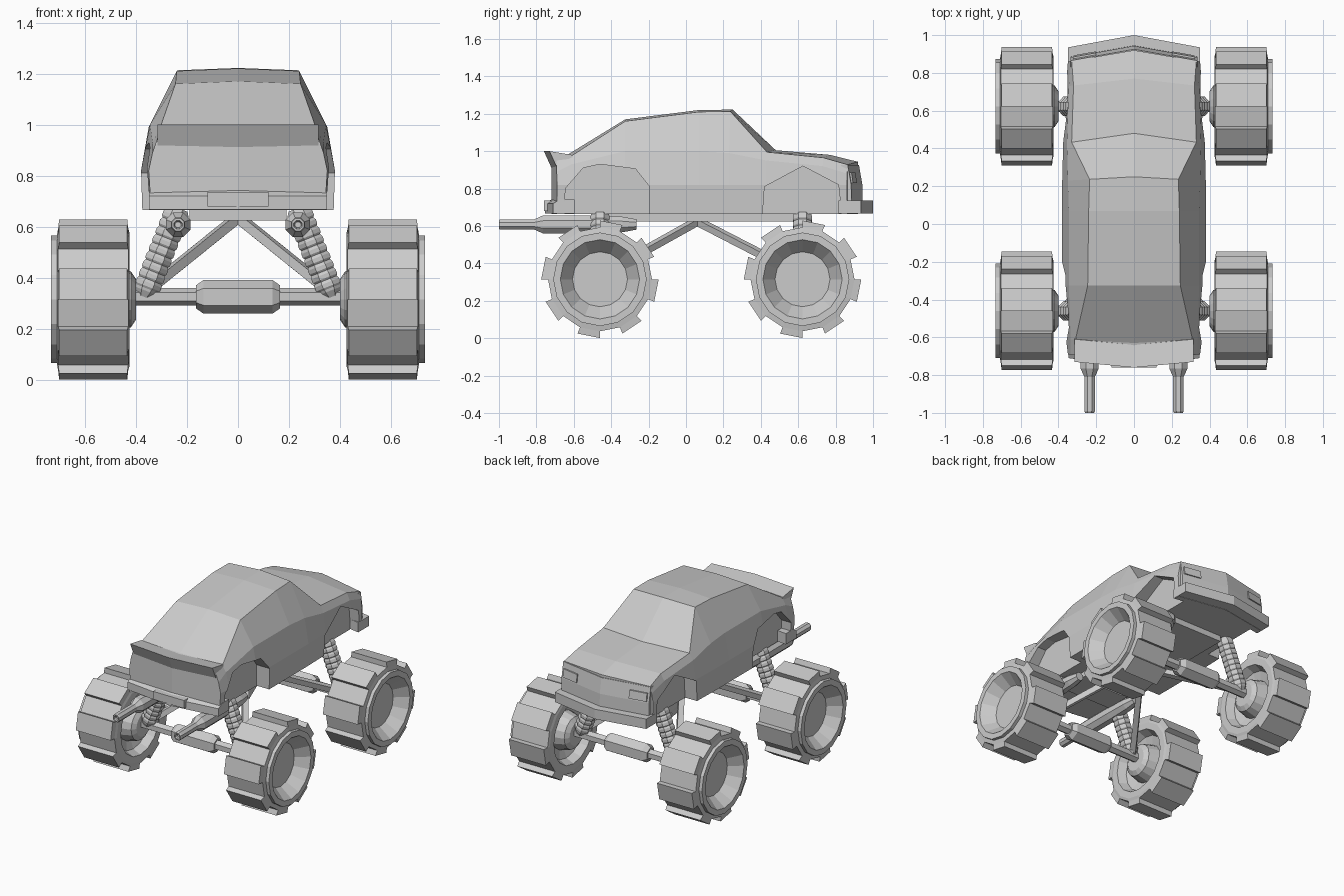
import bpy, bmesh
from math import cos, sin, pi
from mathutils import Vector

if "Cube" in bpy.data.objects:
    bpy.data.objects.remove(bpy.data.objects["Cube"])


def finish(name, bm, mirror=False):
    bmesh.ops.recalc_face_normals(bm, faces=bm.faces)
    me = bpy.data.meshes.new(name)
    bm.to_mesh(me)
    bm.free()
    ob = bpy.data.objects.new(name, me)
    bpy.context.collection.objects.link(ob)
    if mirror:
        m = ob.modifiers.new("mirror", 'MIRROR')
        m.use_clip = True
        m.merge_threshold = 0.0005
    return ob


def skin(rings, closed=True, caps=True):
    """Join equal rings of points into a surface; returns bmesh and face rows."""
    bm = bmesh.new()
    vs = [[bm.verts.new(p) for p in r] for r in rings]
    n = len(vs[0])
    rows = [[bm.faces.new((a[i], a[(i + 1) % n], b[(i + 1) % n], b[i]))
             for i in range(n if closed else n - 1)] for a, b in zip(vs, vs[1:])]
    if caps:
        bm.faces.new(vs[0])
        bm.faces.new(vs[-1])
    return bm, rows


def lathe(profile, start, direction=(1, 0, 0), sides=8, turn=0.0):
    """Turn (along, radius) pairs around an axis."""
    q = Vector((1, 0, 0)).rotation_difference(Vector(direction))
    s = Vector(start)
    ang = [turn + 2 * pi * i / sides for i in range(sides)]
    return skin([[s + q @ Vector((t, r * cos(a), r * sin(a))) for a in ang] for t, r in profile])


def vee_bar(name, profile, half, v):
    """Bar across the car with a (y, z) section, bent in plan by v."""
    bm, _ = skin([[(x, y - v * abs(x) / half, z) for y, z in profile] for x in (-half, 0, half)])
    return finish(name, bm)


def box(name, lo, hi, mirror=False):
    bm, _ = skin([[(x, lo[1], lo[2]), (x, hi[1], lo[2]), (x, hi[1], hi[2]), (x, lo[1], hi[2])]
                  for x in (lo[0], hi[0])])
    return finish(name, bm, mirror)


AXLES = {"front": -0.46, "back": 0.623}
HUB_Z = 0.315

# car body: half cross-sections lofted along y, then mirrored
# y, plan bend, sill x, belt x, shoulder x z, top edge x z, centre z
stations = [
    (-0.72, -0.03, .34, .35, .335, .89, .315, .95, .965),
    (-0.63, -0.02, .345, .36, .335, .93, .31, .975, .983),
    (-0.325, 0.0, .375, .38, .345, 1.0, .245, 1.16, 1.17),
    (0.07, 0.0, .375, .38, .345, 1.0, .24, 1.21, 1.22),
    (0.25, 0.02, .375, .38, .35, .99, .235, 1.213, 1.222),
    (0.48, 0.05, .37, .375, .355, .95, .33, .995, 1.005),
    (0.77, 0.04, .355, .36, .345, .92, .32, .965, .98),
    (0.92, 0.06, .345, .35, .34, .88, .33, .928, .943),
]
rings = []
for y, v, xb, xm, xs, zs, xt, zt, zc in stations:
    pts = [(0, .665), (xb, .665), (xm, .82), (xs, zs), (xt, zt), (0, zc)]
    rings.append([(x, y - v * x / .35, z) for x, z in pts])
bm, _ = skin(rings, closed=False)
body = finish("car_body", bm, True)

# wheel arches cut into the body sides
arches = {
    "front": [(-.65, .6), (-.645, .8), (-.55, .91), (-.46, .93), (-.27, .905), (-.195, .81), (-.195, .6)],
    "back": [(.405, .6), (.42, .81), (.625, .92), (.815, .82), (.84, .6)],
}
for end, prof in arches.items():
    for side in (-1, 1):
        bm, _ = skin([[(x * side, y, z) for y, z in prof] for x in (.28, .5)])
        cutter = finish("arch_cutter_" + end, bm)
        cutter.hide_render = True
        cutter.hide_viewport = True
        cutter.display_type = 'WIRE'
        b = body.modifiers.new("arch", 'BOOLEAN')
        b.operation = 'DIFFERENCE'
        b.solver = 'EXACT'
        b.object = cutter

# spoiler lip, bumpers, lamps and plate
vee_bar("spoiler", [(-.63, .95), (-.64, .98), (-.76, 1.0), (-.71, .89), (-.68, .89)], .315, -.03)
vee_bar("tail_bumper", [(-.64, .667), (-.755, .667), (-.755, .72), (-.72, .742), (-.64, .742)], .348, -.045)
vee_bar("nose_bumper", [(.88, .667), (1.0, .667), (1.0, .735), (.88, .735)], .35, .065)
vee_bar("nose_panel", [(.89, .735), (.945, .735), (.943, .82), (.925, .925), (.89, .925)], .335, .06)
box("number_plate", (-.12, -.76, .68), (.12, -.70, .735))
bm, _ = skin([[(x, .95 - .06 * x / .335 + d, z) for d, z in
               ((-.03, .83), (0, .83), (-.008, .885), (-.03, .885))] for x in (.2, .32)])
finish("headlights", bm, True)

# chassis plate under the body
box("chassis", (-.19, -.48, .625), (.19, .64, .668))

for end, y in AXLES.items():
    # wheel: 16-sided lathe with a dished rim, every second tread face raised
    prof = [(.40, .08), (.42, .11), (.50, .13), (.48, .19), (.425, .215), (.425, .26), (.43, .278),
            (.705, .278), (.71, .25), (.733, .25), (.733, .212), (.65, .147)]
    bm, rows = lathe(prof, (0, y, HUB_Z), sides=16)
    lugs = bmesh.ops.extrude_discrete_faces(bm, faces=rows[6][1::2])["faces"]
    for f in lugs:
        for v in f.verts:
            k = .314 / .278
            v.co.x = .5675 + (v.co.x - .5675) * .97
            v.co.y = y + (v.co.y - y) * k
            v.co.z = HUB_Z + (v.co.z - HUB_Z) * k
    finish(end + "_wheels", bm, True)

    # axle with differential housing
    half = [(.40, .034), (.165, .034), (.165, .045), (.135, .066)]
    bm, _ = lathe([(-t, r) for t, r in half] + [(t, r) for t, r in half[::-1]],
                  (0, y, .325), sides=6, turn=pi / 6)
    finish(end + "_axle", bm)

    # ribbed shock absorbers
    lo, hi = Vector((.368, y, .33)), Vector((.232, y, .672))
    L, n = (hi - lo).length, 9
    prof = [(-.015, .025), (.02, .048)]
    for i in range(n):
        t = .03 + (L - .05) * i / n
        prof += [(t, .05), (t + .008, .056), (t + .024, .056)]
    prof += [(L - .015, .05), (L, .04)]
    bm, _ = lathe(prof, lo, hi - lo, sides=8, turn=pi / 8)
    finish(end + "_shocks", bm, True)

    # trailing links from the chassis centre to the axle ends
    a, c = Vector((.015, .06, .625)), Vector((.375, y, .335))
    bm, _ = lathe([(0, .026), ((c - a).length, .026)], a, c - a, sides=4, turn=pi / 4)
    finish(end + "_links", bm, True)

# exhaust pipes with silencers
bm, _ = lathe([(.02, .012), (0, .018), (0, .026), (.01, .03), (.19, .03), (.235, .052), (.5, .052),
               (.66, .045), (.735, .03)], (.235, -1.0, .608), (0, 1, 0), sides=8, turn=pi / 8)
finish("exhaust_pipes", bm, True)
